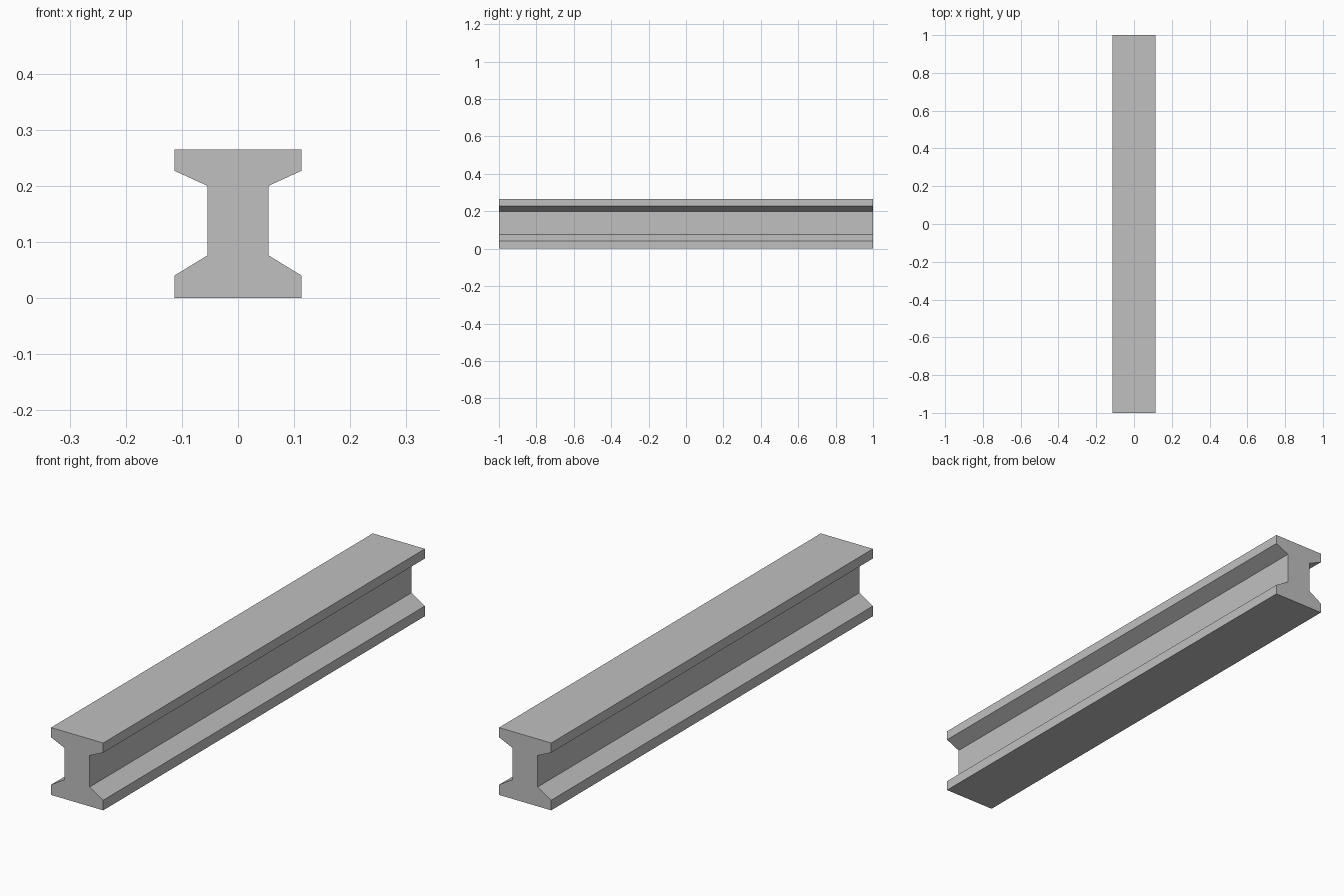
import bpy
import bmesh

cube = bpy.data.objects.get("Cube")
if cube:
    bpy.data.objects.remove(cube, do_unlink=True)

# Plain concrete grey
grey = bpy.data.materials.new("concrete_grey")
grey.use_nodes = True
colour = (0.53, 0.53, 0.53, 1)
grey.diffuse_color = colour
bsdf = next(n for n in grey.node_tree.nodes if n.type == "BSDF_PRINCIPLED")
bsdf.inputs["Base Color"].default_value = colour
bsdf.inputs["Roughness"].default_value = 0.8

# Right half of the I-shaped section, from bottom flange to top flange
flange, web = 0.1135, 0.0545
half = [(flange, 0), (flange, 0.04), (web, 0.076),
        (web, 0.2), (flange, 0.227), (flange, 0.265)]
section = half + [(-x, z) for x, z in reversed(half)]

# Girder: the section extruded along its length
bm = bmesh.new()
end = bm.faces.new([bm.verts.new((x, -1, z)) for x, z in section])
result = bmesh.ops.extrude_face_region(bm, geom=[end], use_keep_orig=True)
far_verts = [v for v in result["geom"] if isinstance(v, bmesh.types.BMVert)]
bmesh.ops.translate(bm, verts=far_verts, vec=(0, 2, 0))
bmesh.ops.recalc_face_normals(bm, faces=bm.faces)

mesh = bpy.data.meshes.new("girder")
bm.to_mesh(mesh)
bm.free()
mesh.materials.append(grey)
bpy.context.collection.objects.link(bpy.data.objects.new("girder", mesh))
